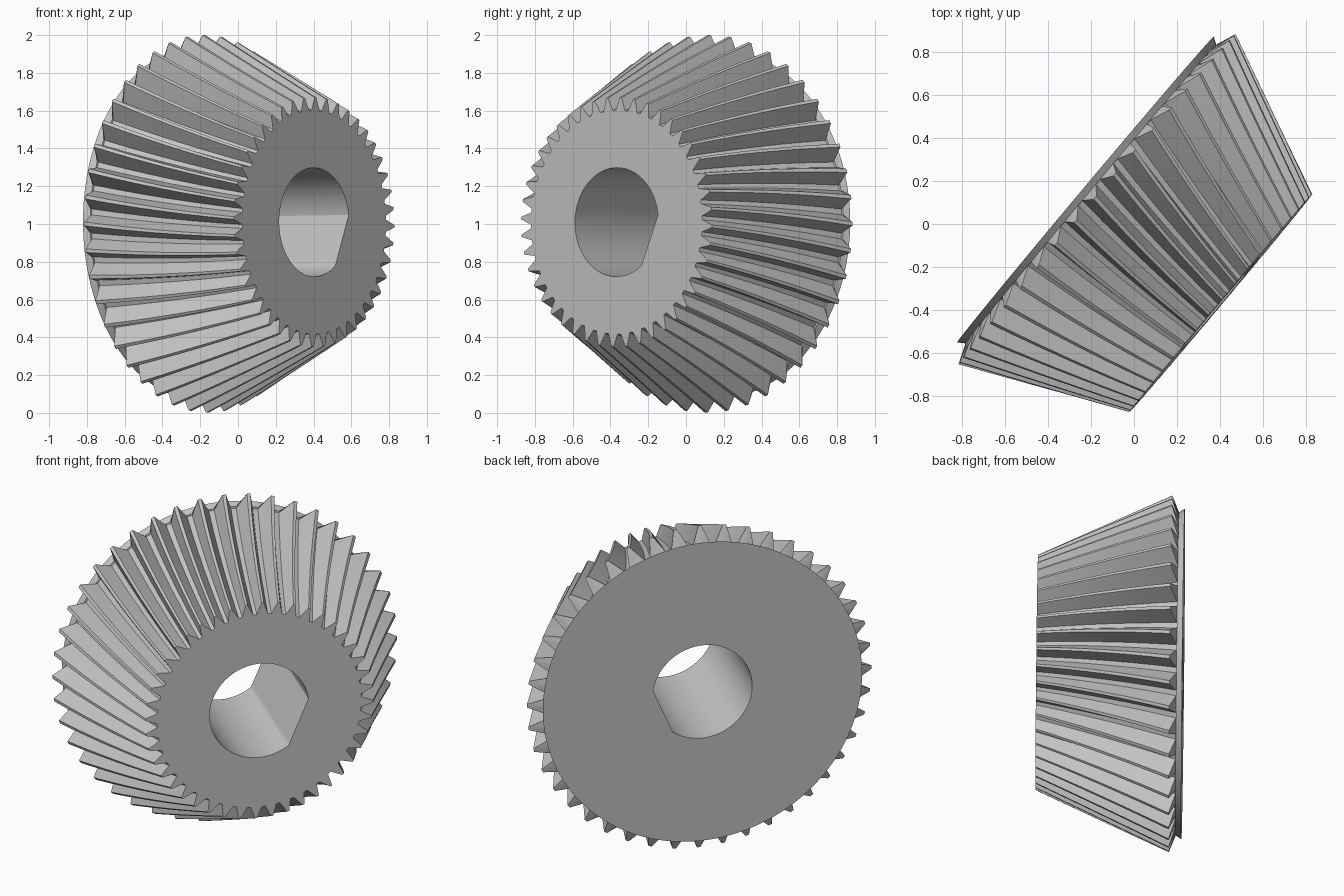
import bpy
import bmesh
from math import cos, sin, pi, radians
from mathutils import Matrix, Vector

if "Cube" in bpy.data.objects:
    bpy.data.objects.remove(bpy.data.objects["Cube"], do_unlink=True)

TEETH = 44
DEPTH = 0.82            # back face to small face
TWIST = 0.11            # spiral of the teeth over the whole depth
STEPS = 6
BORE, FLAT, FLAT_ANGLE = 0.288, 0.248, radians(-23)

# Four corners per tooth: root, tip, tip, root (fractions of one pitch)
CORNERS = [(-0.38, 0), (-0.07, 1), (0.07, 1), (0.38, 0)]
corners = [((i + f) * 2 * pi / TEETH, tip)
           for i in range(TEETH) for f, tip in CORNERS]


def lerp(a, b, t):
    return a + (b - a) * t


def polar(r, angle, s):
    return Vector((r * cos(angle), r * sin(angle), s))


def bore_ring(s):
    """Round hole with one flat side."""
    ring = []
    for angle, _ in corners:
        c = cos(angle - FLAT_ANGLE)
        r = min(BORE, FLAT / c) if c > 0.1 else BORE
        ring.append(polar(r, angle, s))
    return ring


def disc_ring(r, s):
    return [polar(r, angle, s) for angle, _ in corners]


def tooth_ring(t):
    """Tooth outline at t = 0 (large end) to 1 (small end)."""
    ring = []
    for angle, tip in corners:
        r = lerp(1.0, 0.66, t) if tip else lerp(0.895, 0.592, t)
        s = lerp(0.07 if tip else 0.033, DEPTH, t)
        ring.append(polar(r, angle + TWIST * t, s))
    return ring


# Closed loop of rings: bore, back plate, teeth, small face, bore
rings = [bore_ring(0), disc_ring(0.926, 0), disc_ring(0.905, 0.032)]
rings += [tooth_ring(i / STEPS) for i in range(STEPS + 1)]
rings.append(bore_ring(DEPTH))

bm = bmesh.new()
loops = [[bm.verts.new(p) for p in ring] for ring in rings]
n = len(corners)
for k, lower in enumerate(loops):
    upper = loops[(k + 1) % len(loops)]
    for j in range(n):
        m = (j + 1) % n
        bm.faces.new((lower[j], lower[m], upper[m], upper[j]))
bmesh.ops.recalc_face_normals(bm, faces=bm.faces)

# Turn the gear axis to its resting direction and place it
axis = Vector((0.766, -0.643, 0.012)).normalized()
side = Vector((0.643, 0.766, 0)).normalized()
up = axis.cross(side)
turn = Matrix((side, up, axis)).transposed().to_4x4()
bm.transform(Matrix.Translation((-0.225, 0.16, 1.0)) @ turn)

mesh = bpy.data.meshes.new("bevel_gear")
bm.to_mesh(mesh)
bm.free()
gear = bpy.data.objects.new("bevel_gear", mesh)
bpy.context.collection.objects.link(gear)

# Plain grey metal
color = (0.55, 0.55, 0.55, 1)
grey = bpy.data.materials.new("plain_grey")
grey.use_nodes = True
grey.diffuse_color = color
grey.node_tree.nodes["Principled BSDF"].inputs["Base Color"].default_value = color
mesh.materials.append(grey)

# Smooth bore and flanks, crisp tooth edges
bpy.ops.object.select_all(action="DESELECT")
gear.select_set(True)
bpy.context.view_layer.objects.active = gear
bpy.ops.object.shade_smooth_by_angle(angle=radians(20))
